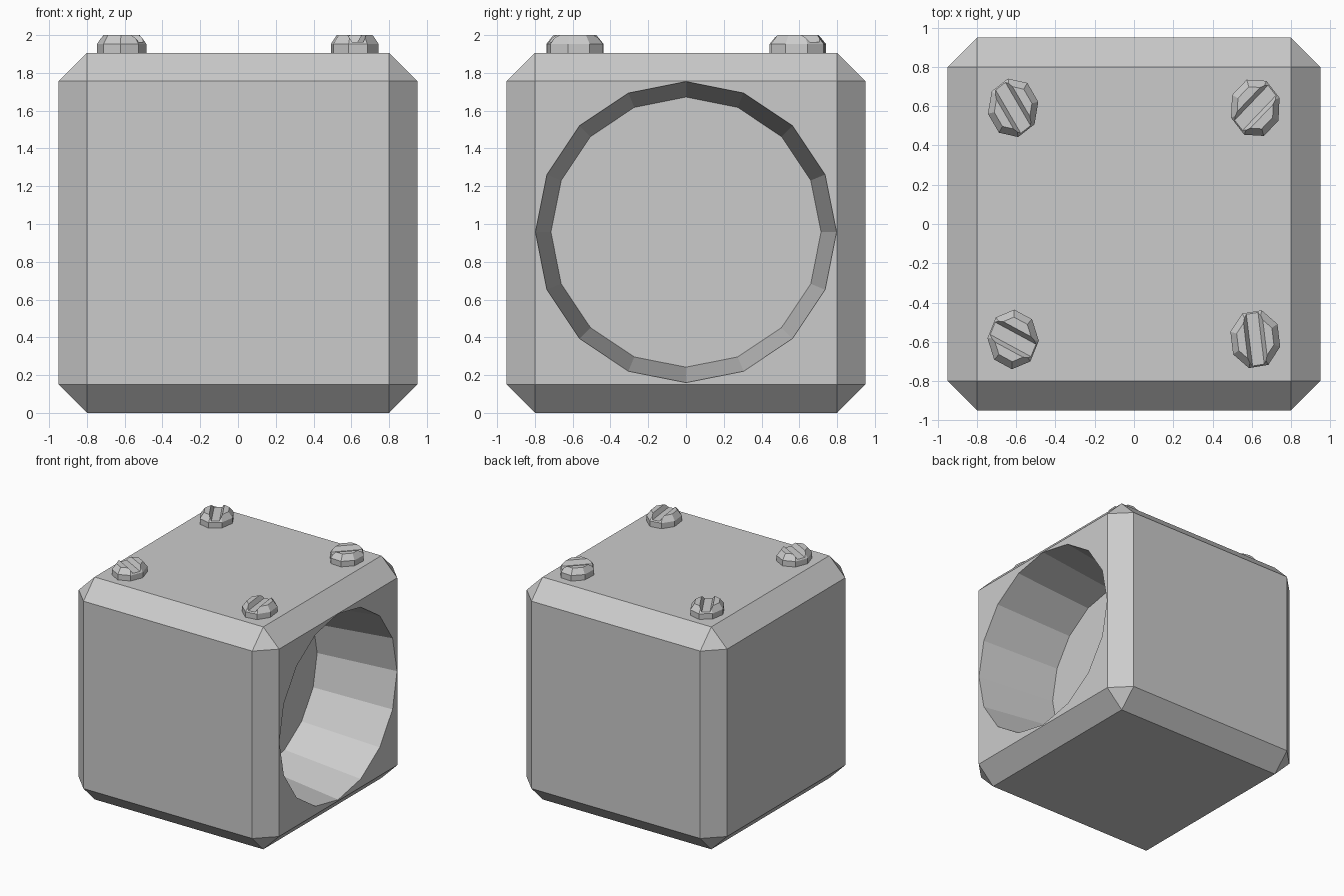
import bpy, bmesh
from math import radians, pi
from mathutils import Matrix

if "Cube" in bpy.data.objects:
    bpy.data.objects.remove(bpy.data.objects["Cube"])


def make_object(name, bm):
    bmesh.ops.recalc_face_normals(bm, faces=bm.faces)
    mesh = bpy.data.meshes.new(name)
    bm.to_mesh(mesh)
    bm.free()
    obj = bpy.data.objects.new(name, mesh)
    bpy.context.collection.objects.link(obj)
    return obj


def cut(obj, cutter):
    cutter.hide_render = True
    cutter.hide_viewport = True
    mod = obj.modifiers.new("cut", "BOOLEAN")
    mod.operation = "DIFFERENCE"
    mod.solver = "EXACT"
    mod.object = cutter


# chamfered block
bm = bmesh.new()
bmesh.ops.create_cube(bm, size=1, matrix=Matrix.Translation((0, 0, 0.953))
                      @ Matrix.Diagonal((1.9, 1.9, 1.906, 1)))
bmesh.ops.bevel(bm, geom=bm.edges[:], offset=0.15, offset_type="OFFSET",
                segments=1, profile=0.5, affect="EDGES")
block = make_object("block", bm)

# tapered round recess in the right side, 16 sides, 0.7 deep
bm = bmesh.new()
DEPTH, OVER = 0.70, 0.05
R_IN, R_OUT = 0.715, 0.797
r_end = R_OUT + (R_OUT - R_IN) / DEPTH * OVER
bmesh.ops.create_cone(bm, cap_ends=True, segments=16, radius1=R_IN, radius2=r_end,
                      depth=DEPTH + OVER,
                      matrix=Matrix.Translation((0.95 - DEPTH + (DEPTH + OVER) / 2, 0, 0.957))
                      @ Matrix.Rotation(pi / 2, 4, "Y"))
cut(block, make_object("recess_cutter", bm))


def screw(name, x, y, angle):
    """Eight-sided slotted head, slot turned by angle from the y axis."""
    place = (Matrix.Translation((x, y, 0)) @ Matrix.Diagonal((1, 1.16, 1, 1))
             @ Matrix.Rotation(radians(angle), 4, "Z"))
    # head: straight rim, then a chamfer to a smaller flat top
    bm = bmesh.new()
    rings = []
    for r, z in ((0.131, 1.88), (0.131, 1.953), (0.098, 2.0)):
        ring = []
        for i in range(8):
            p = Matrix.Rotation(radians(22.5 + 45 * i), 3, "Z").col[0] * r
            ring.append(bm.verts.new((p.x, p.y, z)))
        rings.append(ring)
    for a, b in zip(rings, rings[1:]):
        for i in range(8):
            j = (i + 1) % 8
            bm.faces.new((a[i], a[j], b[j], b[i]))
    bm.faces.new(rings[0])
    bm.faces.new(rings[-1])
    bm.transform(place)
    head = make_object(name, bm)
    # slot with sloping walls
    bm = bmesh.new()
    profile = ((-0.03, 1.963), (0.03, 1.963), (0.06, 2.02), (-0.06, 2.02))
    face = bm.faces.new([bm.verts.new((px, -0.2, pz)) for px, pz in profile])
    ext = bmesh.ops.extrude_face_region(bm, geom=[face], use_keep_orig=True)
    bmesh.ops.translate(bm, vec=(0, 0.4, 0),
                        verts=[v for v in ext["geom"] if isinstance(v, bmesh.types.BMVert)])
    bm.transform(place)
    cut(head, make_object(name + "_slot_cutter", bm))


# four screws on top
for name, x, y, angle in (("screw_back_left", -0.616, 0.592, 34),
                          ("screw_back_right", 0.618, 0.592, -48),
                          ("screw_front_left", -0.616, -0.588, 65),
                          ("screw_front_right", 0.618, -0.587, 8)):
    screw(name, x, y, angle)
